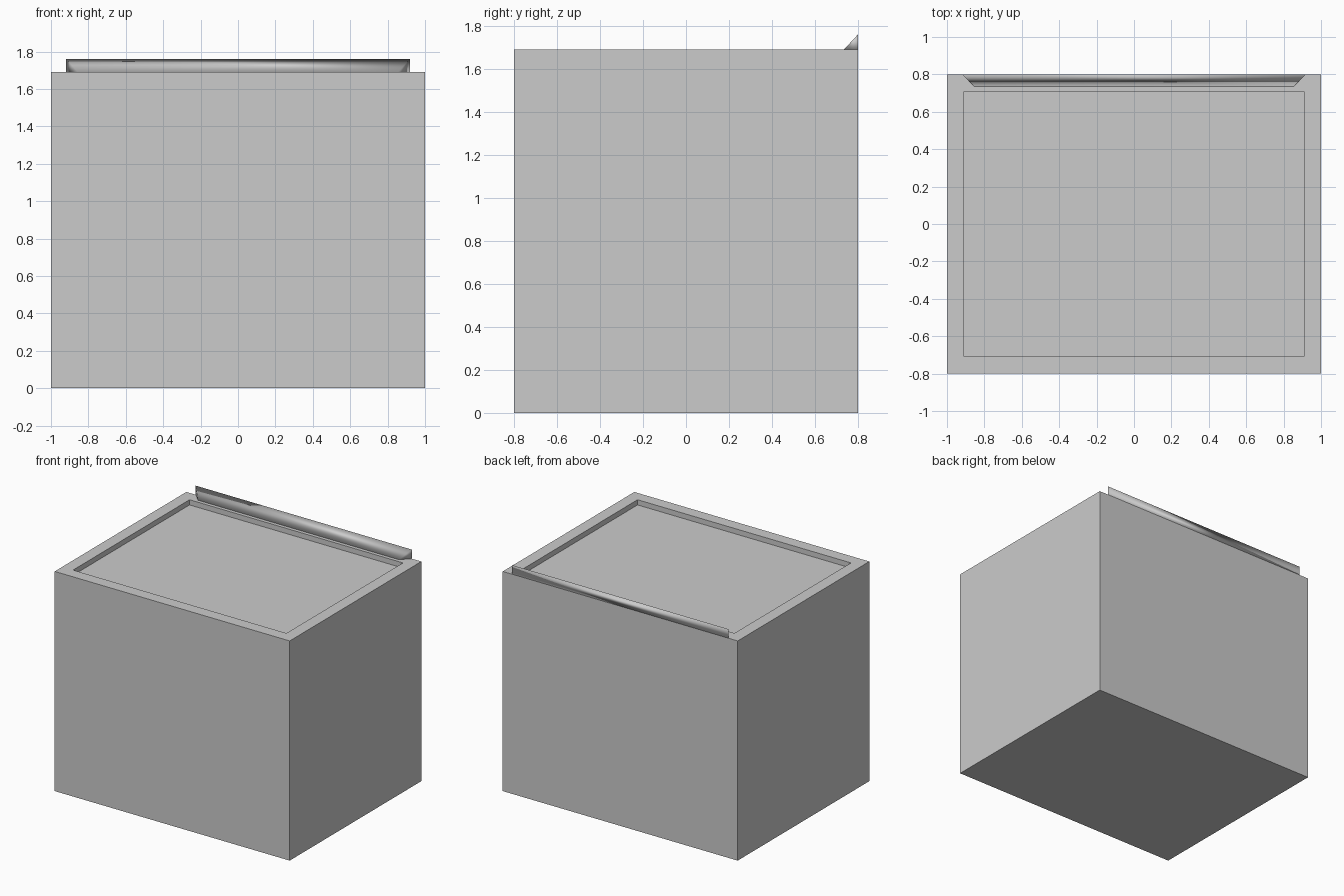
import bpy, bmesh

if "Cube" in bpy.data.objects:
    bpy.data.objects.remove(bpy.data.objects["Cube"])

W, D, H = 1.0, 0.8, 1.69          # half width, half depth, height
RIM, RECESS = 0.13, 0.04          # rim width and recess depth


def make_object(name, bm):
    bmesh.ops.recalc_face_normals(bm, faces=bm.faces)
    mesh = bpy.data.meshes.new(name)
    bm.to_mesh(mesh)
    bm.free()
    obj = bpy.data.objects.new(name, mesh)
    bpy.context.collection.objects.link(obj)
    return obj


# Box body with a shallow recessed top panel
bm = bmesh.new()
bmesh.ops.create_cube(bm, size=1)
for v in bm.verts:
    v.co = (v.co.x * 2 * W, v.co.y * 2 * D, (v.co.z + 0.5) * H)
bm.normal_update()
top = max(bm.faces, key=lambda f: f.calc_center_median().z)
bmesh.ops.inset_region(bm, faces=[top], thickness=RIM)
panel = bmesh.ops.extrude_face_region(bm, geom=[top])
bmesh.ops.translate(bm, vec=(0, 0, -RECESS),
                    verts=[g for g in panel["geom"] if isinstance(g, bmesh.types.BMVert)])
if top.is_valid:
    bmesh.ops.delete(bm, geom=[top], context='FACES_ONLY')
make_object("box_body", bm)

# Sloped rear lip with mitred ends, soft shaded
bm = bmesh.new()
profile = [(0.92, D, H), (0.92, D, H + 0.07), (0.855, D - 0.065, H)]
left = [bm.verts.new((-x, y, z)) for x, y, z in profile]
right = [bm.verts.new(p) for p in profile]
bm.faces.new(left)
bm.faces.new(right)
for i in range(3):
    j = (i + 1) % 3
    bm.faces.new((left[i], left[j], right[j], right[i]))
for f in bm.faces:
    f.smooth = True
make_object("rear_lip", bm)
